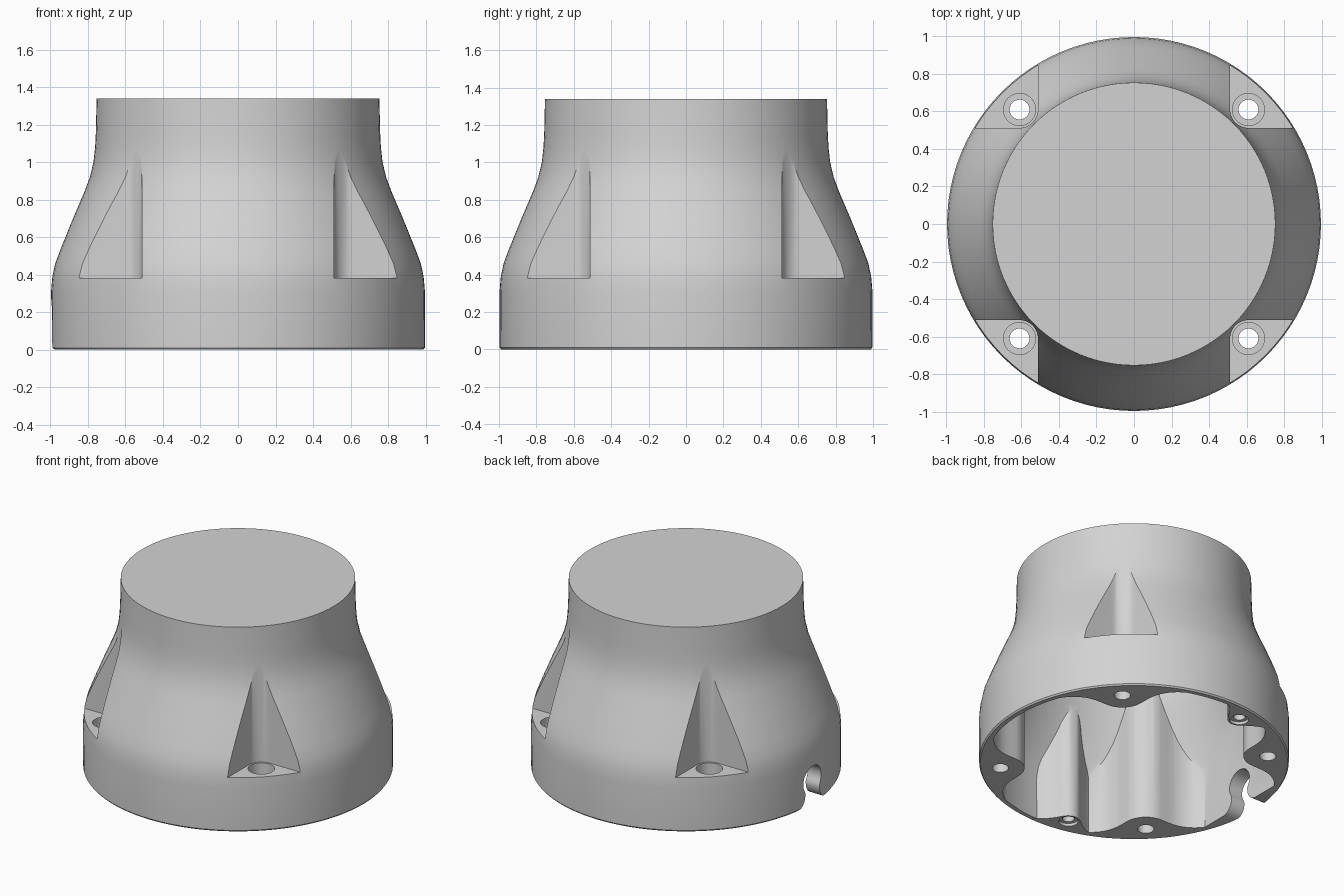
import bpy
import bmesh
from math import sin, cos, pi, radians
from mathutils import Matrix, Vector

cube = bpy.data.objects.get("Cube")
if cube:
    bpy.data.objects.remove(cube)

grey = bpy.data.materials.new("light_grey")
grey.use_nodes = True
grey.diffuse_color = (0.65, 0.65, 0.65, 1)
grey.node_tree.nodes["Principled BSDF"].inputs["Base Color"].default_value = (0.65, 0.65, 0.65, 1)


def make_object(name, bm):
    bmesh.ops.recalc_face_normals(bm, faces=bm.faces)
    mesh = bpy.data.meshes.new(name)
    bm.to_mesh(mesh)
    bm.free()
    mesh.materials.append(grey)
    obj = bpy.data.objects.new(name, mesh)
    bpy.context.collection.objects.link(obj)
    return obj


def lathe(name, profile, segments=96):
    """Closed solid of revolution from (radius, height) points."""
    bm = bmesh.new()
    rings = [[bm.verts.new((r * cos(2 * pi * i / segments), r * sin(2 * pi * i / segments), z))
              for i in range(segments)] for r, z in profile]
    for low, high in zip(rings, rings[1:]):
        for i in range(segments):
            j = (i + 1) % segments
            bm.faces.new((low[i], low[j], high[j], high[i]))
    bm.faces.new(rings[0])
    bm.faces.new(rings[-1])
    return make_object(name, bm)


def prism(name, outline, z0, z1, matrix=Matrix()):
    """Extrude a 2D outline from z0 to z1, then place it with a matrix."""
    bm = bmesh.new()
    low = [bm.verts.new(matrix @ Vector((x, y, z0))) for x, y in outline]
    high = [bm.verts.new(matrix @ Vector((x, y, z1))) for x, y in outline]
    bm.faces.new(low)
    bm.faces.new(high)
    for i in range(len(low)):
        j = (i + 1) % len(low)
        bm.faces.new((low[i], low[j], high[j], high[i]))
    return make_object(name, bm)


def arc(cx, cy, r, start, end, steps=12):
    return [(cx + r * cos(radians(start + (end - start) * i / steps)),
             cy + r * sin(radians(start + (end - start) * i / steps))) for i in range(steps + 1)]


def circle(cx, r):
    return arc(cx, 0, r, 0, 345, 23)


def bezier(a, b, c, steps=8):
    a, b, c = Vector(a), Vector(b), Vector(c)
    return [tuple(a.lerp(b, i / steps).lerp(b.lerp(c, i / steps), i / steps)) for i in range(steps + 1)]


def lug(c, r, start, control, end):
    """Rounded lug along +x whose sides flare into the wall."""
    flare = bezier(start, control, end)
    half = arc(c, 0, r, 180, 135, 8) + flare + [(1.2, end[1] + 0.1)]
    return half + [(x, -y) for x, y in reversed(half[1:])]


def cut(target, *tools):
    for tool in tools:
        mod = target.modifiers.new("cut", "BOOLEAN")
        mod.operation = "DIFFERENCE"
        mod.solver = "EXACT"
        mod.object = tool
        bpy.context.view_layer.objects.active = target
        bpy.ops.object.modifier_apply(modifier=mod.name)
        bpy.data.objects.remove(tool)


def turn(degrees):
    return Matrix.Rotation(radians(degrees), 4, "Z")


# Outer housing, and the hollow as the same curve moved inwards
WALL = 0.038
curve = [(0.997, 0.31), (0.99, 0.39), (0.975, 0.46), (0.945, 0.54), (0.88, 0.7), (0.82, 0.84),
         (0.79, 0.92), (0.771, 1), (0.762, 1.08), (0.758, 1.16)]
housing = lathe("housing", [(0.988, 0), (0.996, 0.01)] + curve + [(0.754, 1.34)])
cavity = lathe("cavity", [(0.957, -0.05)] + [(r - WALL, z - 0.01) for r, z in curve]
               + [(0.715, 1.29)])

corners = (45, 135, 225, 315)
CENTRE = 0.863

# Inner columns left standing inside the hollow
column = lug(CENTRE, 0.155, (0.79, 0.147), (0.91, 0.262), (0.86, 0.43))
small_boss = lug(0.875, 0.078, (0.835, 0.071), (0.9, 0.12), (0.94, 0.2))
for a in corners:
    cut(cavity, prism("column", column, -0.2, 2, turn(a)))
for a in (101, -101):
    cut(cavity, prism("small_boss", small_boss, -0.2, 2, turn(a)))
cut(cavity, prism("notch_pad", [(-1.2, -0.5), (-0.885, -0.5), (-0.885, 0.5), (-1.2, 0.5)], -0.2, 2))
cut(housing, cavity)

# Screw pockets, deep counterbores and through holes
pocket = arc(CENTRE, 0, 0.098, 225, 135) + [(1.4, 0.676), (1.4, -0.676)]
for a in corners:
    cut(housing,
        prism("pocket", pocket, 0.382, 2, turn(a)),
        prism("counterbore", circle(CENTRE, 0.086), 0.22, 0.6, turn(a)),
        prism("screw_hole", circle(CENTRE, 0.053), -0.1, 0.6, turn(a)))

# Blind holes with a shallow recess in the small bosses
for a in (101, -101):
    cut(housing,
        prism("boss_recess", circle(0.87, 0.062), -0.1, 0.02, turn(a)),
        prism("blind_hole", circle(0.87, 0.038), -0.1, 0.3, turn(a)))

# Cable notch: round top, narrower throat, flared mouth
side = arc(0, 0.172, 0.1, 90, -30) + bezier((0.078, 0.1), (0.078, 0.02), (0.15, 0)) + [(0.15, -0.1)]
notch = side + [(-y, z) for y, z in reversed(side[1:])]
to_left = Matrix(((0, 0, 1, 0), (1, 0, 0, 0), (0, 1, 0, 0), (0, 0, 0, 1)))
cut(housing, prism("cable_notch", notch, -1.2, -0.7, to_left))

# Smooth curved walls, crisp edges
bpy.ops.object.select_all(action="DESELECT")
housing.select_set(True)
bpy.context.view_layer.objects.active = housing
bpy.ops.object.shade_smooth_by_angle(angle=radians(30))
